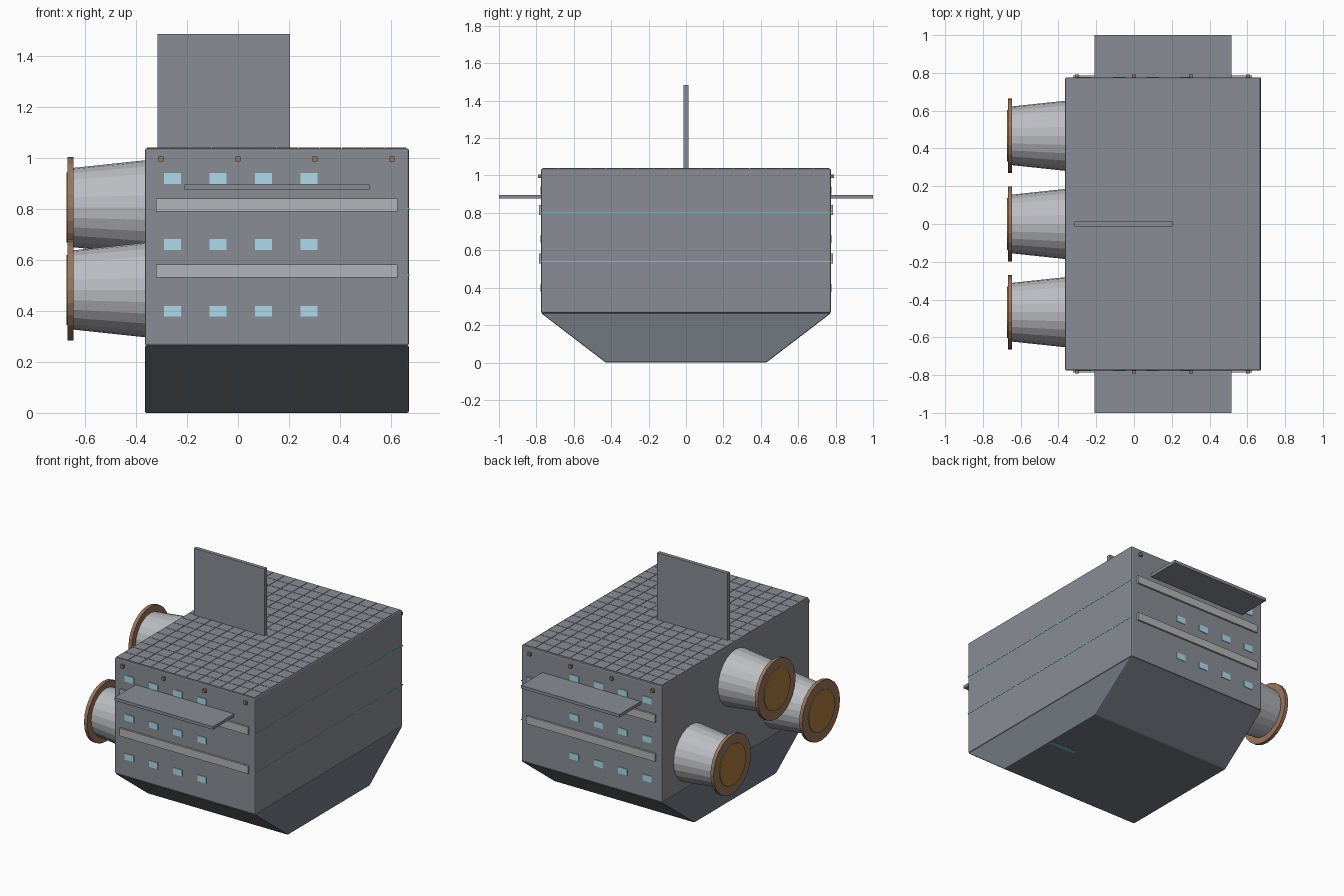
import bpy, bmesh, math

if "Cube" in bpy.data.objects:
    bpy.data.objects.remove(bpy.data.objects["Cube"])


def material(name, r, g, b):
    m = bpy.data.materials.new(name)
    m.diffuse_color = (r, g, b, 1)
    m.use_nodes = True
    m.node_tree.nodes["Principled BSDF"].inputs["Base Color"].default_value = m.diffuse_color
    return m


HULL = material("hull_grey", 0.25, 0.27, 0.30)
KEEL = material("keel_grey", 0.17, 0.19, 0.22)
TRIM = material("light_trim", 0.45, 0.46, 0.48)
METAL = material("engine_metal", 0.50, 0.51, 0.54)
RIM = material("copper_rim", 0.32, 0.18, 0.11)
GLOW = material("amber_glow", 0.42, 0.20, 0.05)
GLASS = material("window_blue", 0.42, 0.70, 0.82)
CYAN = material("cyan_line", 0.15, 0.60, 0.62)


def finish(name, bm, mat, bevel=0):
    bmesh.ops.recalc_face_normals(bm, faces=bm.faces)
    me = bpy.data.meshes.new(name)
    bm.to_mesh(me)
    bm.free()
    me.materials.append(mat)
    ob = bpy.data.objects.new(name, me)
    bpy.context.collection.objects.link(ob)
    if bevel:
        mod = ob.modifiers.new("bevel", 'BEVEL')
        mod.width = bevel
        mod.segments = 2
    return ob


def prism(name, profile, x0, x1, mat, bevel=0):
    """Extrude a (y, z) profile along x."""
    bm = bmesh.new()
    face = bm.faces.new([bm.verts.new((x0, y, z)) for y, z in profile])
    ext = bmesh.ops.extrude_face_region(bm, geom=[face])
    new = [v for v in ext["geom"] if isinstance(v, bmesh.types.BMVert)]
    bmesh.ops.translate(bm, verts=new, vec=(x1 - x0, 0, 0))
    return finish(name, bm, mat, bevel)


def box(name, x, y, z, mat, bevel=0):
    """Box from (min, max) ranges."""
    return prism(name, [(y[0], z[0]), (y[1], z[0]), (y[1], z[1]), (y[0], z[1])],
                 x[0], x[1], mat, bevel)


def mirror_y(ob):
    ob.modifiers.new("mirror", 'MIRROR').use_axis = (False, True, False)


def lathe(name, rings, y, z, mat, sides=24):
    """Closed round body along x from (x, radius) rings."""
    bm = bmesh.new()
    loops = []
    for x, r in rings:
        angles = [2 * math.pi * i / sides for i in range(sides)]
        loops.append([bm.verts.new((x, y + r * math.cos(a), z + r * math.sin(a)))
                      for a in angles])
    for a, b in zip(loops, loops[1:]):
        for i in range(sides):
            j = (i + 1) % sides
            bm.faces.new((a[i], a[j], b[j], b[i]))
    bm.faces.new(loops[0])
    bm.faces.new(loops[-1])
    return finish(name, bm, mat)


X0, X1, W = -0.365, 0.67, 0.775

# Main hull and tapered keel
box("upper_hull", (X0, X1), (-W, W), (0.264, 1.037), HULL, 0.008)
prism("lower_hull", [(-0.43, 0), (0.43, 0), (W, 0.264), (-W, 0.264)],
      X0, X1, KEEL, 0.006)

# Roof plating: 12 x 18 thin tiles with narrow gaps
nx, ny, edge = 12, 18, 0.008
px, py = (X1 - X0 - 2 * edge) / nx, (2 * W - 2 * edge) / ny
gap = 0.003
tile = box("roof_plates", (X0 + edge, X0 + edge + px - gap),
           (-W + edge, -W + edge + py - gap), (1.034, 1.04), HULL)
for count, offset in ((nx, (px, 0, 0)), (ny, (0, py, 0))):
    arr = tile.modifiers.new("array", 'ARRAY')
    arr.count = count
    arr.use_relative_offset = False
    arr.use_constant_offset = True
    arr.constant_offset_displace = offset

# Dorsal fin and side wings
box("dorsal_fin", (-0.315, 0.203), (-0.0125, 0.0125), (1.03, 1.485), HULL)
mirror_y(box("side_wing", (-0.21, 0.515), (0.76, 1.0), (0.876, 0.896), HULL))

# Side rails
for z in (0.556, 0.815):
    mirror_y(box("side_rail", (-0.322, 0.625), (0.765, 0.787),
                 (z - 0.026, z + 0.026), TRIM))

# Window rows
for z in (0.399, 0.66, 0.919):
    for i in range(4):
        x = -0.257 + 0.1785 * i
        mirror_y(box("window", (x - 0.033, x + 0.033), (0.765, 0.779),
                     (z - 0.021, z + 0.021), GLASS))

# Running lights along the upper edge
for x in (-0.302, 0, 0.302, 0.604):
    mirror_y(box("running_light", (x - 0.01, x + 0.01), (0.765, 0.791),
                 (0.986, 1.006), RIM))

# Thin panel lines on the bow and a short one under the keel
for z in (0.54, 0.80):
    box("bow_line", (0.66, 0.6715), (-W, W), (z - 0.0025, z + 0.0025), CYAN)
box("keel_line", (0.47, 0.66), (-0.012, 0.012), (-0.001, 0.01), CYAN)

# Three engines: tapered bell, rim and glowing disc
for y, z in ((-0.467, 0.482), (0, 0.805), (0.467, 0.482)):
    lathe("engine_bell", [(-0.35, 0.187), (-0.65, 0.155)], y, z, METAL)
    lathe("engine_rim", [(-0.645, 0.198), (-0.668, 0.198)], y, z, RIM)
    lathe("engine_glow", [(-0.66, 0.137), (-0.673, 0.137)], y, z, GLOW)
